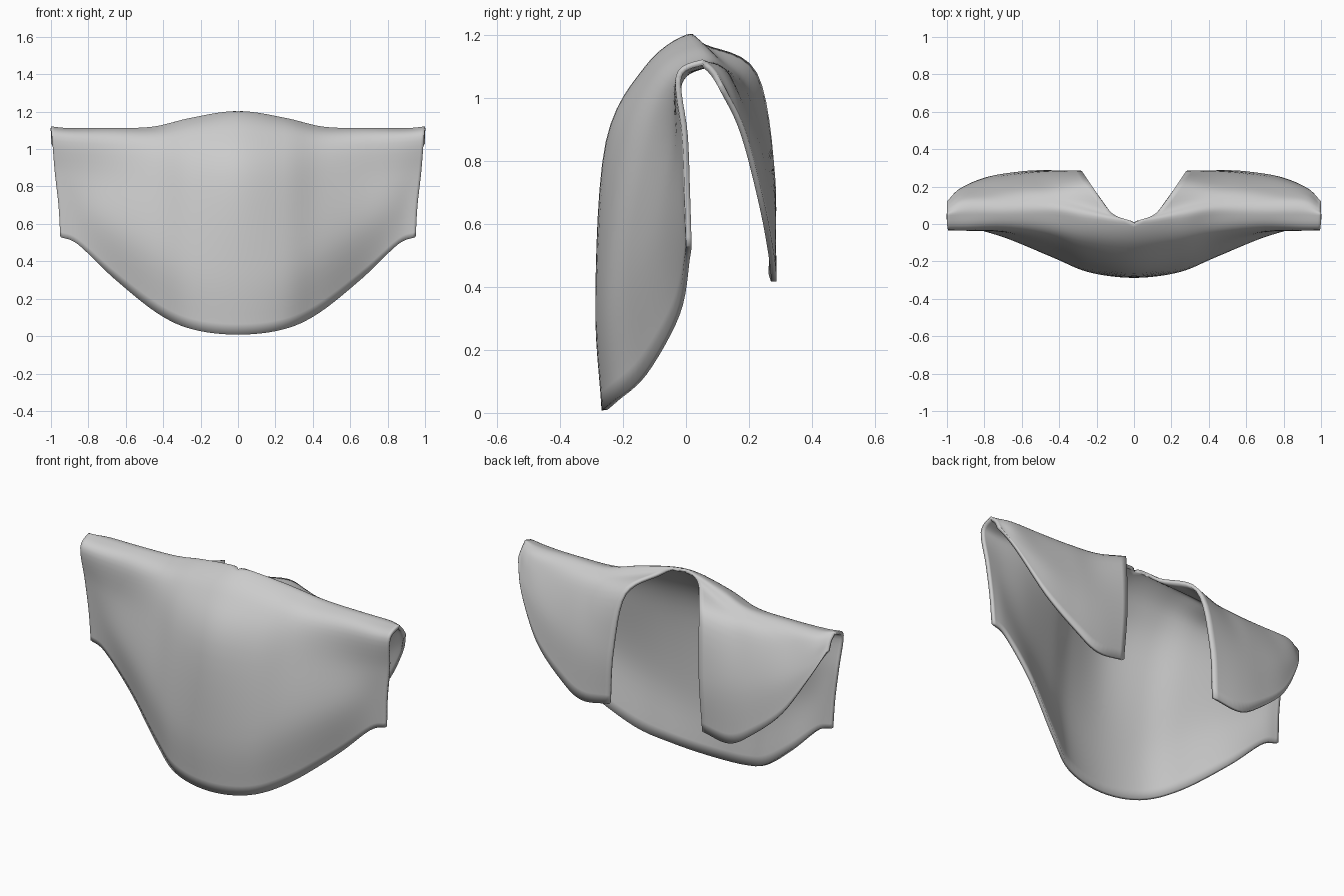
import bpy, bmesh
from mathutils import Vector

if "Cube" in bpy.data.objects:
    bpy.data.objects.remove(bpy.data.objects["Cube"])

# Half of the cloth: rows run from the front hem, over the shoulder crest, down the back flap.
# Each row: inner x, outer x, then (y, z) at the six stations from the centre outwards.
STATIONS = [0, .25, .45, .70, .90, 1]
ROWS = [
    (0, .95, [(-.268, .008), (-.235, .035), (-.14, .12), (-.035, .31), (-.005, .49), (0, .53)]),
    (0, .96, [(-.288, .36), (-.258, .38), (-.18, .46), (-.08, .58), (-.02, .68), (-.005, .70)]),
    (0, .98, [(-.255, .86), (-.205, .85), (-.12, .85), (-.05, .85), (-.025, .87), (-.012, .88)]),
    (0, .995, [(-.13, 1.10), (-.10, 1.08), (-.055, 1.05), (-.03, 1.05), (-.032, 1.06), (-.032, 1.07)]),
    (0, 1, [(0, 1.2), (.03, 1.165), (.05, 1.115), (.05, 1.11), (.05, 1.11), (.045, 1.12)]),
    (.12, 1, [(.06, 1.17), (.11, 1.12), (.12, 1.10), (.12, 1.095), (.11, 1.10), (.07, 1.105)]),
    (.24, 1, [(.225, 1.08), (.20, 1.03), (.19, 1.02), (.17, 1.02), (.145, 1.05), (.09, 1.085)]),
    (.28, 1, [(.283, .75), (.275, .75), (.26, .78), (.23, .85), (.175, .96), (.105, 1.065)]),
    (.30, 1, [(.28, .44), (.288, .42), (.28, .50), (.25, .66), (.19, .89), (.12, 1.04)]),
]
CREST = 4
STEPS = 6


def spline(points, steps, mirrored=False):
    """Smooth curve through points; mirrored makes it flat across x = 0."""
    first = points[0] * 2 - points[1]
    if mirrored:
        first = points[1].copy()
        first.x = -first.x
    p = [first] + points + [points[-1] * 2 - points[-2]]
    out = []
    for i in range(1, len(p) - 2):
        a, b, c, d = p[i - 1:i + 3]
        for k in range(steps):
            t = k / steps
            out.append(.5 * (2 * b + (c - a) * t + (2 * a - 5 * b + 4 * c - d) * t * t
                             + (3 * b - a - 3 * c + d) * t ** 3))
    return out + [points[-1].copy()]


# Smooth across each row, then along each column
rows = []
for i, (x0, x1, prof) in enumerate(ROWS):
    pts = [Vector((x0 + (x1 - x0) * s, y, z)) for s, (y, z) in zip(STATIONS, prof)]
    rows.append(spline(pts, STEPS, i <= CREST))
cols = [spline(list(c), STEPS) for c in zip(*rows)]
for k in range(CREST * STEPS + 1):
    cols[0][k].x = 0

bm = bmesh.new()
grid = [[bm.verts.new(p) for p in c] for c in cols]
for a, b in zip(grid, grid[1:]):
    for k in range(len(a) - 1):
        bm.faces.new((a[k], b[k], b[k + 1], a[k + 1]))
mesh = bpy.data.meshes.new("draped_cloth")
bm.to_mesh(mesh)
bm.free()
cloth = bpy.data.objects.new("draped_cloth", mesh)
bpy.context.collection.objects.link(cloth)

# Mirror to the other shoulder and give the cloth a thin hem
mirror = cloth.modifiers.new("mirror", 'MIRROR')
mirror.use_clip = True
mirror.merge_threshold = .002
solid = cloth.modifiers.new("thickness", 'SOLIDIFY')
solid.thickness = .018
solid.offset = -1

bpy.context.view_layer.objects.active = cloth
cloth.select_set(True)
bpy.ops.object.shade_smooth_by_angle(angle=.8)
